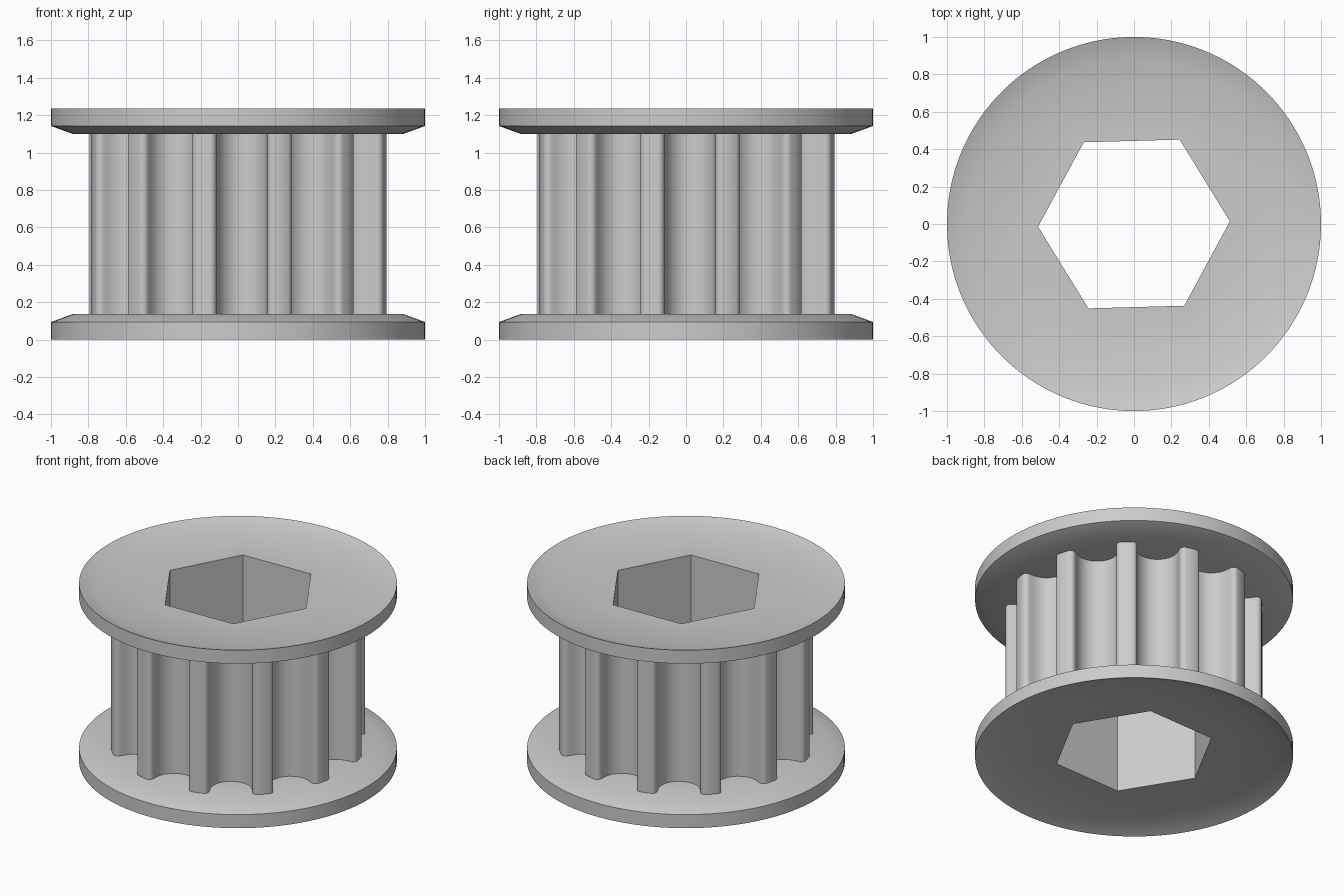
import bpy
import bmesh
from math import sin, cos, pi, radians, hypot, atan2

if "Cube" in bpy.data.objects:
    bpy.data.objects.remove(bpy.data.objects["Cube"], do_unlink=True)

TEETH = 12
TURN = radians(1.6)      # whole part is turned slightly about its axis
HEX_R = 0.513
FLANGE_R, DISH_R = 1.0, 0.88
HEIGHT, RIM, DISH = 1.236, 0.094, 0.044

grey = bpy.data.materials.new("grey plastic")
grey.use_nodes = True
colour = (0.6, 0.6, 0.6, 1)
grey.diffuse_color = colour
grey.node_tree.nodes["Principled BSDF"].inputs["Base Color"].default_value = colour


def circle(r, n):
    return [(2 * pi * i / n, r) for i in range(n)]


def hexagon(n):
    """Hexagon sampled at n even angles, corners included."""
    flat = HEX_R * cos(pi / 6)
    return [(a, flat / cos(a % (pi / 3) - pi / 6)) for a, _ in circle(1, n)]


def toothed_outline():
    """Round-bottomed grooves with rounded tooth tips, as (angle, radius)."""
    half = []
    for i in range(9):                       # groove floor
        t = pi / 2 * i / 8
        half.append((0.134 * sin(t), 0.734 - 0.134 * cos(t)))
    for i in range(6):                       # tooth corner
        t = pi - pi / 2 * i / 5
        half.append((0.169 + 0.033 * cos(t), 0.757 + 0.033 * sin(t)))
    half = [(atan2(u, v), hypot(u, v)) for u, v in half]
    pitch = 2 * pi / TEETH
    tooth = half + [(pitch / 2, 0.808)] + [(pitch - a, r) for a, r in half[:0:-1]]
    return [(a + k * pitch, r) for k in range(TEETH) for a, r in tooth]


def loft(name, sections):
    """Join (outline, height) sections into a closed ring-shaped solid."""
    bm = bmesh.new()
    rings = [[bm.verts.new((r * cos(a + TURN), r * sin(a + TURN), z))
              for a, r in outline] for outline, z in sections]
    n = len(rings[0])
    for lower, upper in zip(rings, rings[1:] + rings[:1]):
        for i in range(n):
            j = (i + 1) % n
            bm.faces.new((lower[i], lower[j], upper[j], upper[i]))
    bmesh.ops.recalc_face_normals(bm, faces=bm.faces)
    mesh = bpy.data.meshes.new(name)
    bm.to_mesh(mesh)
    bm.free()
    mesh.materials.append(grey)
    obj = bpy.data.objects.new(name, mesh)
    bpy.context.collection.objects.link(obj)
    bpy.ops.object.select_all(action='DESELECT')
    obj.select_set(True)
    bpy.context.view_layer.objects.active = obj
    bpy.ops.object.shade_smooth_by_angle(angle=radians(30))


# Flanges: even-thickness dished plates, sunk on the outside
N = 120
bore, rim, inner = hexagon(N), circle(FLANGE_R, N), circle(DISH_R, N)
flange = RIM + DISH
profile = [(bore, DISH), (inner, DISH), (rim, 0),
           (rim, RIM), (inner, flange), (bore, flange)]
loft("bottom_flange", profile)
loft("top_flange", [(outline, HEIGHT - z) for outline, z in profile])

# Toothed hub with the hexagonal bore
teeth = toothed_outline()
hub_bore = hexagon(len(teeth))
low, high = flange, HEIGHT - flange
loft("toothed_hub", [(hub_bore, low), (teeth, low), (teeth, high), (hub_bore, high)])
